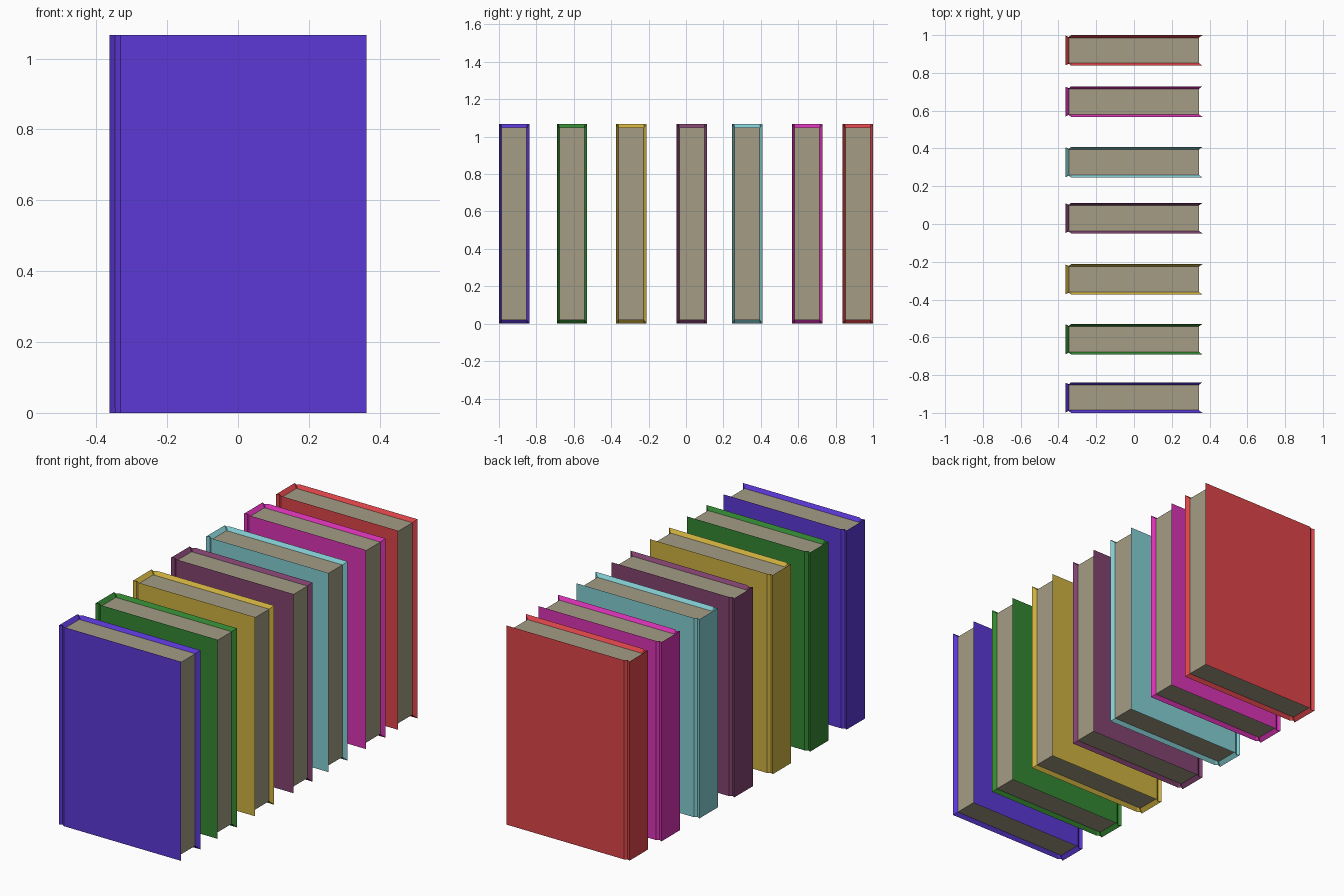
import bpy, bmesh

if "Cube" in bpy.data.objects:
    bpy.data.objects.remove(bpy.data.objects["Cube"], do_unlink=True)

HEIGHT, RIM = 1.067, 0.019


def make_material(name, rgb):
    linear = [((c / 255 + 0.055) / 1.055) ** 2.4 for c in rgb] + [1]
    mat = bpy.data.materials.new(name)
    mat.use_nodes = True
    mat.diffuse_color = linear
    mat.node_tree.nodes["Principled BSDF"].inputs["Base Color"].default_value = linear
    return mat


def add_object(name, bm, mat, y):
    bmesh.ops.recalc_face_normals(bm, faces=bm.faces)
    mesh = bpy.data.meshes.new(name)
    bm.to_mesh(mesh)
    bm.free()
    mesh.materials.append(mat)
    obj = bpy.data.objects.new(name, mesh)
    obj.location.y = y
    bpy.context.collection.objects.link(obj)


def mirrored(half):
    return half + [(x, -y) for x, y in reversed(half)]


# Plan of the cover: outside with hinge grooves, inside hugging the pages
OUTER = mirrored([(0.363, -0.081), (-0.332, -0.081), (-0.347, -0.070), (-0.363, -0.079)])
INNER = mirrored([(0.343, -0.067), (-0.325, -0.067), (-0.337, -0.067), (-0.344, -0.067)])


def build_cover(name, mat, y):
    bm = bmesh.new()
    # Four edge lines: outside bottom, outside top, inside top, inside bottom
    lines = [[bm.verts.new((px, py, z)) for px, py in path] for path, z in (
        (OUTER, 0), (OUTER, HEIGHT), (INNER, HEIGHT - RIM), (INNER, RIM))]
    for k in range(4):
        a, b = lines[k], lines[(k + 1) % 4]
        for i in range(len(a) - 1):
            bm.faces.new((a[i], a[i + 1], b[i + 1], b[i]))
    # Slanted fore edges
    for end in (0, -1):
        bm.faces.new([line[end] for line in lines])
    add_object(name, bm, mat, y)


def build_pages(name, mat, y):
    bm = bmesh.new()
    bmesh.ops.create_cube(bm, size=1)
    for v in bm.verts:
        v.co.x = 0.343 if v.co.x > 0 else -0.344
        v.co.y *= 0.134
        v.co.z = HEIGHT - RIM if v.co.z > 0 else RIM
    add_object(name, bm, mat, y)


paper = make_material("paper", (164, 156, 132))
books = [
    ("blue", (91, 56, 213), -0.919),
    ("green", (52, 136, 50), -0.610),
    ("mustard", (208, 178, 64), -0.293),
    ("plum", (130, 67, 112), 0.031),
    ("teal", (132, 207, 212), 0.327),
    ("magenta", (217, 51, 181), 0.648),
    ("red", (222, 69, 74), 0.919),
]
for colour, rgb, y in books:
    build_cover(colour + "_book_cover", make_material(colour + " cover", rgb), y)
    build_pages(colour + "_book_pages", paper, y)
